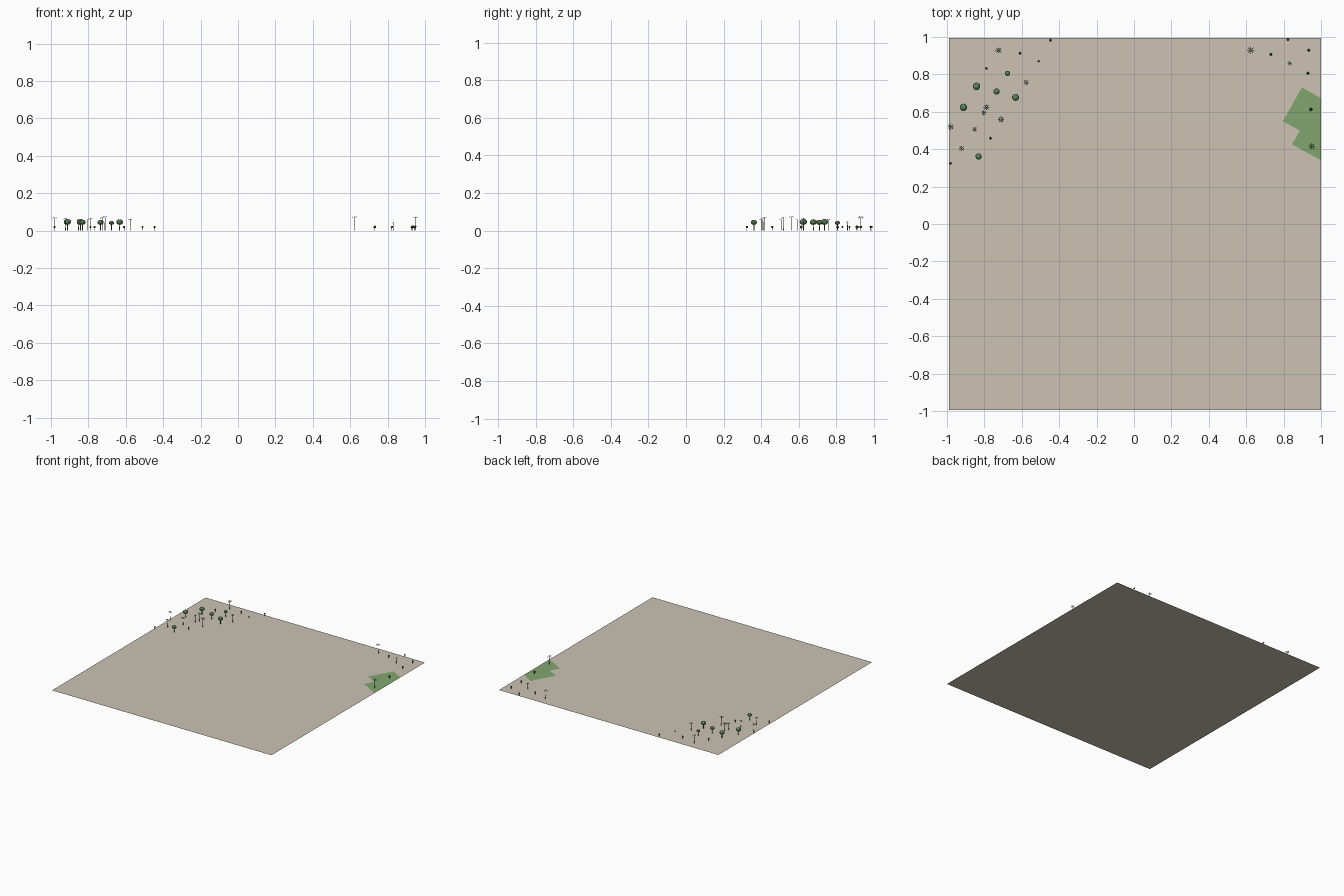
import bpy, bmesh, math
from mathutils import Matrix, Vector

if "Cube" in bpy.data.objects:
    bpy.data.objects.remove(bpy.data.objects["Cube"])


def material(name, r, g, b):
    m = bpy.data.materials.new(name)
    m.diffuse_color = (r, g, b, 1)
    m.use_nodes = True
    m.node_tree.nodes["Principled BSDF"].inputs["Base Color"].default_value = m.diffuse_color
    return m


SAND = material("sand", 0.60, 0.54, 0.45)
GRASS = material("grass", 0.22, 0.38, 0.16)
LEAF = material("leaf", 0.10, 0.22, 0.10)
FROND = material("frond", 0.05, 0.10, 0.05)
BARK = material("bark", 0.12, 0.10, 0.07)


def finish(name, bm, *mats):
    me = bpy.data.meshes.new(name)
    bm.to_mesh(me)
    bm.free()
    for m in mats:
        me.materials.append(m)
    ob = bpy.data.objects.new(name, me)
    bpy.context.collection.objects.link(ob)
    return ob


def flat(name, pts, z, mat):
    bm = bmesh.new()
    bm.faces.new([bm.verts.new((x, y, z)) for x, y in pts])
    finish(name, bm, mat)


def trunk(bm, x, y, h, r1, r2, sides=6):
    bmesh.ops.create_cone(bm, cap_ends=True, segments=sides, radius1=r1, radius2=r2,
                          depth=h, matrix=Matrix.Translation((x, y, h / 2)))
    for f in bm.faces:
        f.material_index = 1


def ball(bm, x, y, z, r, rz, sub):
    bmesh.ops.create_icosphere(bm, subdivisions=sub, radius=1,
                               matrix=Matrix.Translation((x, y, z)) @ Matrix.Diagonal((r, r, rz, 1)))


# ground and the grass patch cut off at its edge
flat("ground", [(-0.99, -0.995), (1, -0.995), (1, 0.995), (-0.99, 0.995)], 0, SAND)
flat("grass_patch", [(0.898, 0.731), (0.796, 0.549), (0.887, 0.50),
                     (0.844, 0.426), (1, 0.34), (1, 0.672)], 0.001, GRASS)

# round trees: x, y, crown radius
for x, y, r in [(-0.842, 0.736, 0.020), (-0.912, 0.624, 0.020), (-0.735, 0.709, 0.017),
                (-0.633, 0.677, 0.019), (-0.676, 0.805, 0.014), (-0.831, 0.361, 0.017)]:
    bm = bmesh.new()
    trunk(bm, x, y, 0.036, 0.0025, 0.002)
    ball(bm, x, y, 0.030 + r * 0.8, r, r * 0.8, 2)
    finish("round_tree", bm, LEAF, BARK)

# palms: x, y, height
for x, y, h in [(-0.724, 0.929, 0.070), (-0.577, 0.757, 0.062), (-0.789, 0.624, 0.068),
                (-0.803, 0.594, 0.060), (-0.711, 0.559, 0.075), (-0.980, 0.519, 0.070),
                (-0.853, 0.506, 0.060), (-0.922, 0.404, 0.065), (0.624, 0.929, 0.075),
                (0.833, 0.859, 0.048), (0.951, 0.415, 0.073)]:
    bm = bmesh.new()
    trunk(bm, x, y, h - 0.003, 0.002, 0.0014)
    r = h * 0.27
    top = Vector((x, y, h - 0.003))
    for i in range(8):
        a = i * math.tau / 8
        d = Vector((math.cos(a), math.sin(a), 0))
        s = Vector((-d.y, d.x, 0)) * r * 0.12
        mid = top + d * r * 0.55 + Vector((0, 0, 0.002))
        tip = top + d * r - Vector((0, 0, 0.005))
        bm.faces.new([bm.verts.new(p) for p in (top, mid - s, mid + s)])
        bm.faces.new([bm.verts.new(p) for p in (mid - s, tip, mid + s)])
    bmesh.ops.remove_doubles(bm, verts=bm.verts, dist=1e-5)
    finish("palm", bm, FROND, BARK)

# small bushes on short stems: x, y, radius
for x, y, r in [(-0.446, 0.982, 0.007), (-0.510, 0.870, 0.006), (-0.609, 0.913, 0.007),
                (-0.789, 0.832, 0.006), (-0.767, 0.458, 0.007), (-0.981, 0.324, 0.007),
                (0.732, 0.907, 0.008), (0.823, 0.986, 0.007), (0.935, 0.929, 0.008),
                (0.930, 0.806, 0.008), (0.946, 0.613, 0.009)]:
    bm = bmesh.new()
    trunk(bm, x, y, 0.014, 0.0015, 0.001, 5)
    ball(bm, x, y, 0.019, r, r, 1)
    finish("bush", bm, FROND, BARK)
